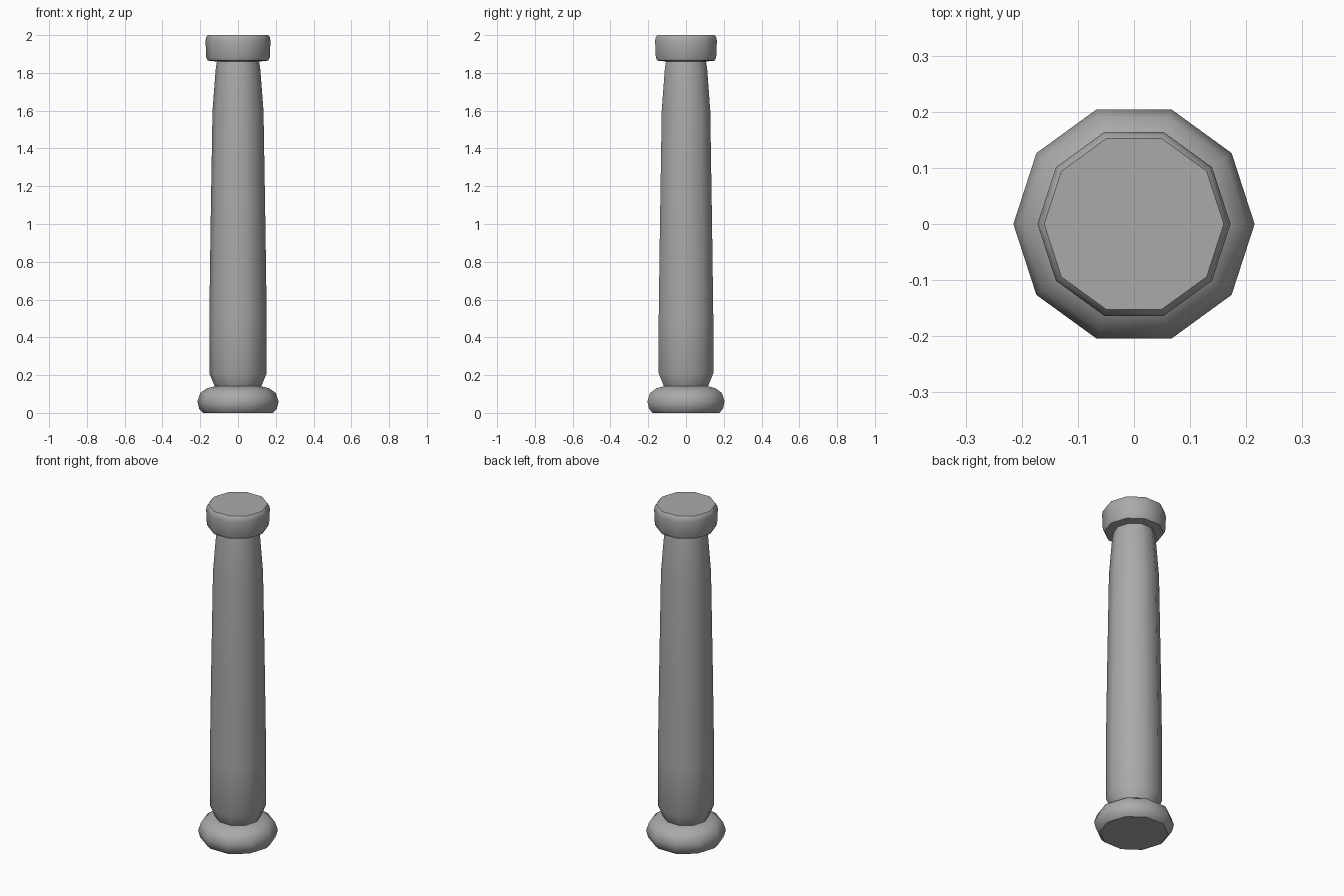
import bpy, bmesh
from math import cos, sin, tau, radians

cube = bpy.data.objects.get("Cube")
if cube:
    bpy.data.objects.remove(cube, do_unlink=True)

SIDES = 10

stone = bpy.data.materials.new("grey_stone")
stone.use_nodes = True
colour = (0.4, 0.4, 0.4, 1)
stone.diffuse_color = colour
stone.node_tree.nodes["Principled BSDF"].inputs["Base Color"].default_value = colour


def turned(name, profile):
    """Ten-sided turned part from (radius, height) pairs, capped at both ends."""
    bm = bmesh.new()
    rings = []
    for r, z in profile:
        rings.append([bm.verts.new((r * cos(tau * i / SIDES), r * sin(tau * i / SIDES), z))
                      for i in range(SIDES)])
    for low, high in zip(rings, rings[1:]):
        for i in range(SIDES):
            j = (i + 1) % SIDES
            bm.faces.new((low[i], low[j], high[j], high[i]))
    bm.faces.new(rings[0][::-1])
    bm.faces.new(rings[-1])
    mesh = bpy.data.meshes.new(name)
    bm.to_mesh(mesh)
    bm.free()
    mesh.materials.append(stone)
    obj = bpy.data.objects.new(name, mesh)
    bpy.context.collection.objects.link(obj)
    bpy.ops.object.select_all(action="DESELECT")
    obj.select_set(True)
    bpy.context.view_layer.objects.active = obj
    bpy.ops.object.shade_smooth_by_angle(angle=radians(40))
    return obj


# Rounded foot, tapering shaft and bevelled cap
turned("base", [(0.185, 0), (0.205, 0.02), (0.215, 0.06), (0.2, 0.105), (0.165, 0.13), (0.12, 0.142)])
turned("shaft", [(0.12, 0.135), (0.127, 0.15), (0.152, 0.21), (0.152, 0.5), (0.145, 1.0),
                 (0.135, 1.6), (0.118, 1.82), (0.11, 1.87)])
turned("cap", [(0.11, 1.86), (0.16, 1.865), (0.168, 1.88), (0.172, 1.97), (0.168, 1.99), (0.16, 2.0)])
